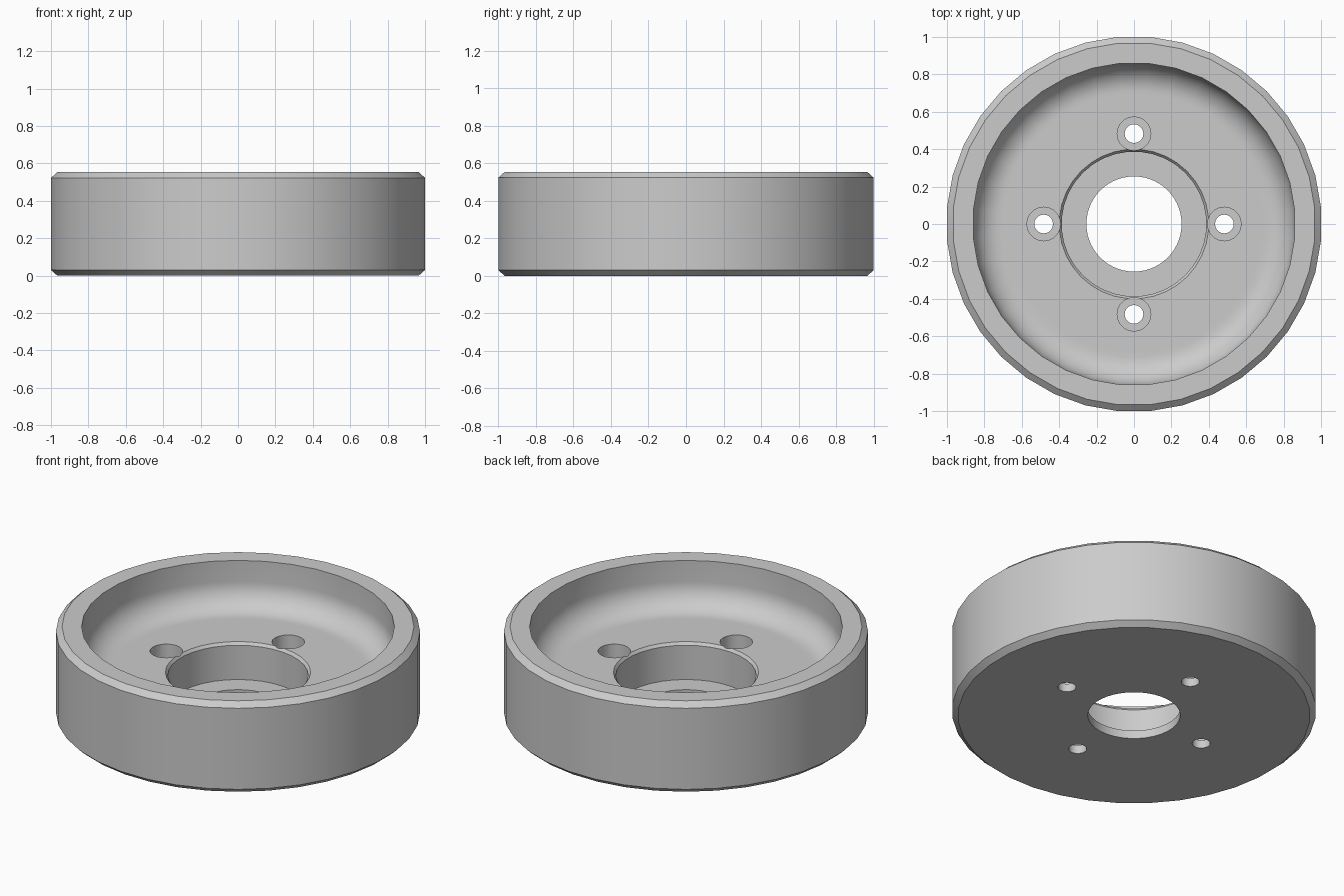
import bpy, bmesh, math
from mathutils import Matrix

cube = bpy.data.objects.get("Cube")
if cube:
    bpy.data.objects.remove(cube)

SIDES = 36
HEIGHT, FLOOR, LEDGE = 0.553, 0.275, 0.05
RIM, FILLET = 0.862, 0.15
OUTER = 1 / math.cos(math.pi / SIDES)

grey = bpy.data.materials.new("plain grey")
grey.use_nodes = True
colour = (0.6, 0.6, 0.6, 1)
grey.diffuse_color = colour
grey.node_tree.nodes["Principled BSDF"].inputs["Base Color"].default_value = colour


def make_object(name, bm):
    bmesh.ops.recalc_face_normals(bm, faces=bm.faces)
    mesh = bpy.data.meshes.new(name)
    bm.to_mesh(mesh)
    bm.free()
    mesh.materials.append(grey)
    obj = bpy.data.objects.new(name, mesh)
    bpy.context.collection.objects.link(obj)
    return obj


def lathe(bm, profile, sides, centre=(0, 0)):
    """Revolve a closed (radius, z) profile about a vertical axis."""
    rings = []
    for i in range(sides):
        a = 2 * math.pi * (i + 0.5) / sides
        rings.append([bm.verts.new((centre[0] + r * math.cos(a),
                                    centre[1] + r * math.sin(a), z)) for r, z in profile])
    count = len(profile)
    for i in range(sides):
        here, there = rings[i], rings[(i + 1) % sides]
        for j in range(count):
            k = (j + 1) % count
            bm.faces.new((here[j], there[j], there[k], here[k]))


# Wheel body: chamfered tread, filleted dish, stepped centre bore
fillet = []
for i in range(11):
    a = math.pi / 2 * i / 10
    fillet.append((RIM - FILLET + FILLET * math.cos(a),
                   FLOOR + FILLET - FILLET * math.sin(a)))
profile = [(0.255, 0), (0.97, 0), (OUTER, 0.03), (OUTER, HEIGHT - 0.03),
           (0.97, HEIGHT), (RIM, HEIGHT), *fillet, (0.69, FLOOR),
           (0.40, FLOOR), (0.387, 0.258), (0.387, LEDGE), (0.255, LEDGE)]
bm = bmesh.new()
lathe(bm, profile, SIDES)
wheel = make_object("wheel_body", bm)

# Four counterbored bolt holes
bm = bmesh.new()
for i in range(4):
    x, y = Matrix.Rotation(i * math.pi / 2, 2) @ Matrix.Identity(2).col[0] * 0.483
    for radius, low, high in ((0.05, -0.1, 0.1), (0.09, LEDGE, 0.4)):
        bmesh.ops.create_cone(bm, cap_ends=True, segments=20, radius1=radius,
                              radius2=radius, depth=high - low,
                              matrix=Matrix.Translation((x, y, (low + high) / 2)))
cutter = make_object("bolt_hole_cutter", bm)
cutter.hide_render = True

cut = wheel.modifiers.new("bolt holes", "BOOLEAN")
cut.operation, cut.solver, cut.object = "DIFFERENCE", "EXACT", cutter
cut.use_self = True
bpy.ops.object.select_all(action="DESELECT")
bpy.context.view_layer.objects.active = wheel
wheel.select_set(True)
bpy.ops.object.modifier_apply(modifier=cut.name)
bpy.data.objects.remove(cutter)
bpy.ops.object.shade_smooth_by_angle(angle=math.radians(30))
